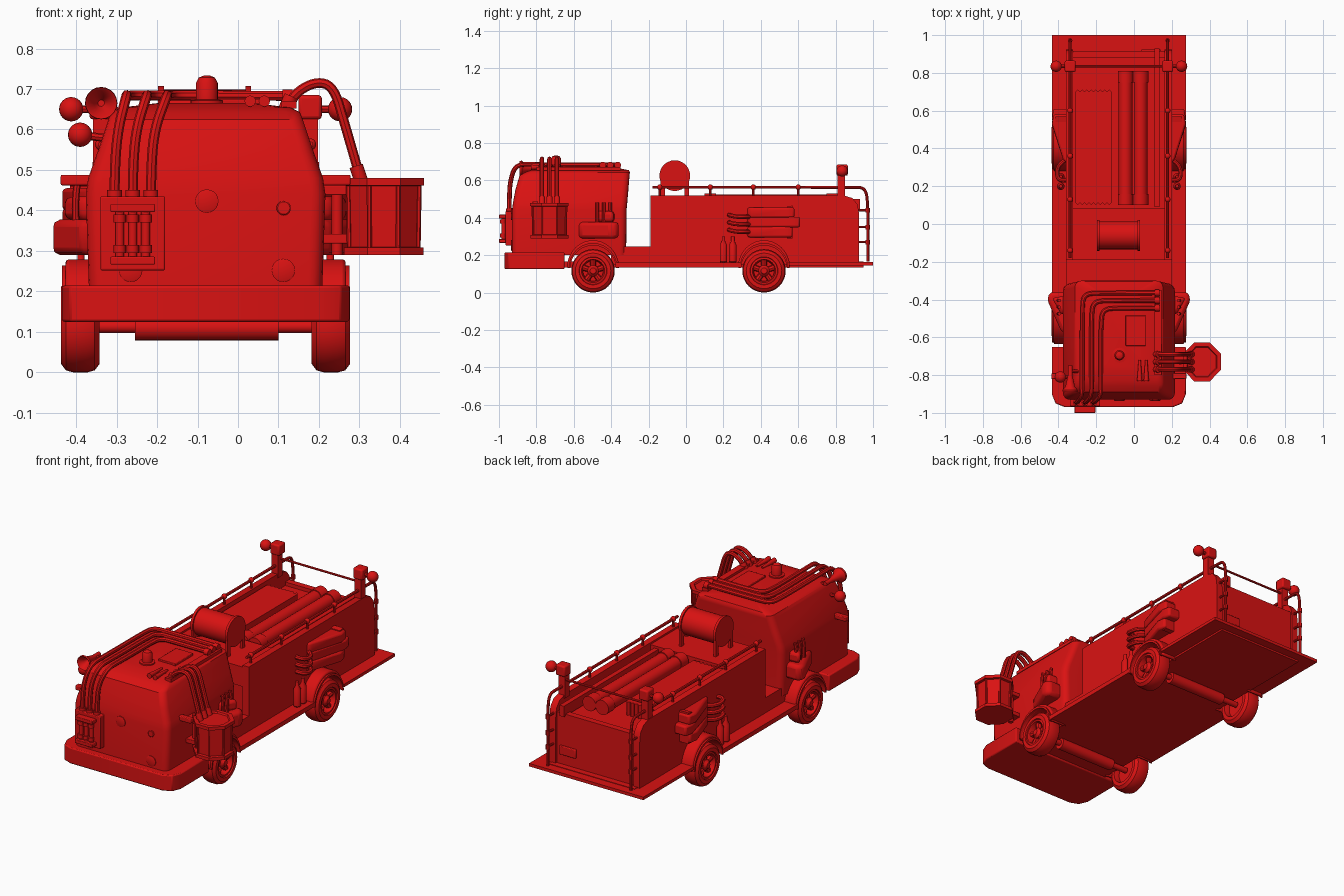
import bpy, bmesh, math
from mathutils import Vector

if "Cube" in bpy.data.objects:
    bpy.data.objects.remove(bpy.data.objects["Cube"])

red = bpy.data.materials.new("red_paint")
red.diffuse_color = (0.7, 0.006, 0.006, 1)
red.use_nodes = True
red.node_tree.nodes["Principled BSDF"].inputs["Base Color"].default_value = red.diffuse_color
CX = -0.08                                   # centre line of the vehicle


def X(s, x):                                 # mirror x about the centre line
    return CX + s * (x - CX)


def finish(bm, name):
    bmesh.ops.recalc_face_normals(bm, faces=bm.faces)
    me = bpy.data.meshes.new(name)
    bm.to_mesh(me)
    bm.free()
    me.materials.append(red)
    ob = bpy.data.objects.new(name, me)
    bpy.context.collection.objects.link(ob)
    return ob


def loft(name, rings, closed=False):
    bm = bmesh.new()
    vs = [[bm.verts.new(p) for p in r] for r in rings]
    n = len(vs[0])
    for a, b in zip(vs, vs[1:] + ([vs[0]] if closed else [])):
        for i in range(n):
            bm.faces.new((a[i], a[(i + 1) % n], b[(i + 1) % n], b[i]))
    if not closed:
        bm.faces.new(vs[0])
        bm.faces.new(vs[-1])
    return finish(bm, name)


def prism(name, pts, axis, a, b, bevel=0):
    i = "xyz".index(axis)
    ring = lambda d: [p[:i] + (d,) + p[i:] for p in pts]
    ob = loft(name, [ring(a), ring(b)])
    if bevel:
        m = ob.modifiers.new("bevel", "BEVEL")
        m.width, m.segments, m.limit_method = bevel, 2, "ANGLE"
    return ob


def box(name, x0, x1, y0, y1, z0, z1, bevel=0):
    return prism(name, [(x0, y0), (x1, y0), (x1, y1), (x0, y1)], "z", z0, z1, bevel)


def spin(name, prof, origin, direction, n=24, closed=False):
    """Lathe (distance along axis, radius) pairs round an axis."""
    q = Vector((0, 0, 1)).rotation_difference(Vector(direction))
    o = Vector(origin)
    rings = [[o + q @ Vector((r * math.cos(k * math.tau / n), r * math.sin(k * math.tau / n), t))
              for k in range(n)] for t, r in prof]
    return loft(name, rings, closed)


def cyl(name, p, q, r, r2=None, n=16):
    d = Vector(q) - Vector(p)
    return spin(name, [(0, r), (d.length, r if r2 is None else r2)], p, d, n)


def ball(name, c, r):
    prof = [(-r * math.cos(a * math.pi / 12), max(r * math.sin(a * math.pi / 12), 0.001)) for a in range(13)]
    return spin(name, prof, c, (0, 0, 1), 20)


def tube(name, pts, r):
    cu = bpy.data.curves.new(name, "CURVE")
    cu.dimensions, cu.bevel_depth, cu.bevel_resolution, cu.use_fill_caps = "3D", r, 2, True
    sp = cu.splines.new("NURBS")
    sp.points.add(len(pts) - 1)
    for v, p in zip(sp.points, pts):
        v.co = (*p, 1)
    sp.use_endpoint_u, sp.order_u, sp.resolution_u = True, 3, 5
    cu.materials.append(red)
    bpy.context.collection.objects.link(bpy.data.objects.new(name, cu))


def rounded(hw, y0, y1, r, z):               # rounded rectangle ring
    ring = []
    for cx, cy, a0 in ((hw - r, y1 - r, 0), (-hw + r, y1 - r, 90), (-hw + r, y0 + r, 180), (hw - r, y0 + r, 270)):
        ring += [(CX + cx + r * math.cos(math.radians(a0 + t)), cy + r * math.sin(math.radians(a0 + t)), z)
                 for t in (0, 22.5, 45, 67.5, 90)]
    return ring


# Cab shell
loft("cab", [rounded(*a) for a in ((.288, -.93, -.32, .035, .2), (.296, -.93, -.318, .035, .44),
     (.29, -.925, -.314, .035, .48), (.265, -.912, -.308, .035, .55), (.24, -.89, -.302, .035, .625),
     (.233, -.86, -.3, .035, .643), (.21, -.83, -.305, .035, .654), (.12, -.76, -.36, .035, .665))])

# Chassis, bumper, running boards
prism("bumper", [(-.435, -.65), (-.435, -.90), (-.415, -.95), (-.365, -.97), (.205, -.97),
      (.255, -.95), (.275, -.90), (.275, -.65)], "z", .125, .215, .006)
box("chassis", -.345, .185, -.7, .95, .135, .165)
box("cab_step", -.36, .2, -.4, -.15, .15, .245)
box("tail_board", -.435, .275, .55, 1.0, .145, .162)
for s in (1, -1):
    box("running_board", *sorted((X(s, .16), X(s, .275))), -.37, .29, .135, .16)

# Wheels, fenders, axles
for y in (-.497, .417):
    cyl("axle", (-.36, y, .113), (.2, y, .113), .016)
    cyl("axle_housing", (-.255, y, .11), (.1, y, .11), .031, n=20)
    for s in (1, -1):
        o, d = (X(s, .182), y, .116), (s, 0, 0)
        spin("tyre", [(.0, .075), (0, .095), (.012, .111), (.03, .116), (.065, .116), (.083, .111), (.095, .095),
             (.095, .075), (.08, .07), (.02, .07)], o, d, 32, True)
        spin("rim", [(.05, .073), (.088, .073), (.09, .062), (.06, .054), (.05, .054)], o, d, 32, True)
        spin("wheel_disc", [(.03, .07), (.045, .07)], o, d, 24)
        spin("hub", [(.03, .03), (.075, .03), (.085, .018), (.09, .016)], o, d, 16)
        for k in range(5):
            a = math.pi / 2 + k * math.tau / 5
            c, e = math.cos(a), math.sin(a)
            cyl("spoke", (X(s, .244), y + .02 * c, .116 + .02 * e), (X(s, .244), y + .06 * c, .116 + .06 * e), .014, .017, n=8)
        arc = [(math.cos(math.radians(t)), math.sin(math.radians(t))) for t in range(0, 181, 12)]
        outer = [(y + .14 * c, .13 + .15 * e) for c, e in arc]
        inner = [(y + .122 * c, .13 + .122 * e) for c, e in arc[::-1]]
        prism("fender", outer + inner, "x", X(s, .17), X(s, .266), .008)
        lip = [(y + .13 * c, .13 + .135 * e) for c, e in arc]
        prism("fender_lip", lip + inner, "x", X(s, .26), X(s, .275))

# Rear body: side walls, bed, end walls
side = [(-.19, .15), (-.19, .52), (.84, .52), (.89, .505), (.918, .47), (.925, .42), (.925, .15)]
for s in (1, -1):
    prism("body_side", side, "x", X(s, .2), X(s, .162))
box("bed_floor", -.33, .17, -.18, .9, .15, .43)
box("pump_block", -.33, .17, -.19, .085, .4, .51)
box("rear_wall", -.33, .17, .88, .915, .15, .45)
box("rear_plate", .04, .14, .91, .925, .22, .27, .004)
box("tool_plank", .108, .135, .09, .93, .44, .5)
zig = [(-.31 + i * .0119, .7 + .012 * (i % 2)) for i in range(17)]
zag = [(x, .8 - y + .012) for x, y in zig[::-1]]
prism("folded_hose", zig + zag, "z", .42, .505)
for x in (-.045, .035):
    cyl("long_pipe", (x, .1, .488), (x, .81, .488), .036, n=20)
    for y in (.1, .75):
        cyl("pipe_collar", (x, y, .488), (x, y + .06, .488), .041, n=20)

# Hose reel
cyl("reel_drum", (-.185, -.06, .625), (.02, -.06, .625), .074, n=28)
for x in (-.197, .018):
    cyl("reel_flange", (x, -.06, .625), (x + .014, -.06, .625), .082, n=28)
    for y in (-.125, .005):
        box("reel_leg", x, x + .014, y - .012, y + .012, .5, .62)

# Rails, rear posts, side equipment on both sides
tube("rear_cross_bar", [(-.34, .835, .6), (.18, .835, .6)], .006)
for s in (1, -1):
    x = X(s, .178)
    tube("hand_rail", [(x, -.18, .563), (x, .3, .563), (x, .9, .563), (x, .955, .56), (x, .972, .5), (x, .972, .3), (x, .972, .165)], .008)
    for y in (-.14, .13, .36, .6):
        cyl("rail_post", (x, y, .51), (x, y, .563), .007, n=8)
        ball("rail_joint", (x, y, .563), .015)
    for z in (.27, .35, .44):
        cyl("rail_peg", (x, .91, z), (x, .972, z), .006, n=8)
        cyl("rail_cuff", (x, .972, z - .012), (x, .972, z + .012), .012, n=8)
    box("lamp_post", x - .02, x + .02, .81, .85, .5, .63)
    box("lamp_head", x - .029, x + .029, .805, .865, .625, .685, .008)
    cyl("lamp_arm", (x, .835, .65), (X(s, .24), .835, .65), .009, n=8)
    ball("rear_lamp", (X(s, .252), .835, .65), .03)
    for y in (.2, .25):                       # gas bottles
        spin("gas_bottle", [(0, .016), (.005, .02), (.095, .02), (.115, .009), (.14, .009)], (X(s, .228), y, .16), (0, 0, 1), 14)
    for z in (.325, .365, .405):              # bent exhaust pipes
        tube("side_pipe", [(X(s, .19), .235, z + .01), (X(s, .235), .225, z + .01), (X(s, .25), .27, z), (X(s, .235), .32, z), (X(s, .2), .34, z)], .012)
    for z0, z1, yb in ((.295, .352, .57), (.348, .405, .61), (.4, .455, .58)):
        prism("rear_fin", [(X(s, .19), .32), (X(s, .215), .34), (X(s, .274), yb - .05), (X(s, .266), yb), (X(s, .19), yb)], "z", z0, z1, .01)
    prism("fin_brace", [(.54, .29), (.57, .29), (.57, .465), (.54, .46)], "x", X(s, .19), X(s, .255))
    # cab side vents
    prism("vent_lower", [(X(s, .19), -.58), (X(s, .225), -.57), (X(s, .3), -.4), (X(s, .285), -.36), (X(s, .19), -.36)], "z", .29, .377, .022)
    prism("vent_upper", [(X(s, .19), -.48), (X(s, .225), -.48), (X(s, .275), -.39), (X(s, .19), -.38)], "z", .375, .435, .018)
    for y in (-.475, -.44, -.405):
        tube("vent_pipe", [(X(s, .24), y, .37), (X(s, .245), y, .42), (X(s, .235), y, .48)], .009)
    box("door_bracket", *sorted((X(s, .2), X(s, .278))), -.82, -.79, .462, .488, .004)

# Left horn and spot lamp
spin("horn", [(.05, .008), (.03, .018), (.005, .033), (0, .039), (.012, .04), (.03, .025), (.09, .012), (.14, .012)], (-.338, -.89, .665), (0, 1, 0), 20)
cyl("horn_mount", (-.338, -.78, .665), (-.27, -.78, .63), .01, n=8)
ball("spot_lamp", (-.39, -.81, .587), .03)
cyl("spot_arm", (-.39, -.81, .587), (-.3, -.81, .575), .01, n=8)

# Front grille unit with its pipes over the roof
box("grille_back", -.34, -.18, -.965, -.92, .252, .435, .004)
for z in (.272, .402):
    box("grille_bar", -.315, -.205, -1.0, -.96, z - .006, z + .014, .003)
for x in (-.292, -.26, -.228):
    cyl("grille_tube", (x, -.975, .27), (x, -.975, .41), .011, n=12)
    for z in (.295, .37):
        cyl("grille_ring", (x, -.98, z), (x, -.98, z + .02), .015, n=12)
for xb, xt, yc in ((-.305, -.275, -.365), (-.26, -.225, -.405), (-.215, -.175, -.445)):
    tube("roof_pipe", [(xb, -.945, .42), (xb, -.945, .5), (xb + .008, -.94, .6), (xt, -.91, .685), (xt, -.82, .685), (xt, -.65, .683),
         (xt, yc - .08, .683), (xt + .01, yc - .005, .684), (xt + .1, yc, .684), (.13, yc, .683)], .0125)
    cyl("pipe_socket", (xb, -.945, .43), (xb, -.945, .45), .018, n=12)
    cyl("pipe_end", (.11, yc, .681), (.135, yc, .681), .018, n=12)

# Side pod and its pipes
def octagon(r, z):
    return [(.36 + r * math.cos(math.radians(45 * k + 22.5)), -.73 + 1.03 * r * math.sin(math.radians(45 * k + 22.5)), z) for k in range(8)]
loft("pod", [octagon(*a) for a in ((.106, .29), (.106, .308), (.09, .31), (.094, .46), (.108, .462), (.108, .48), (.085, .48), (.08, .472))])
for z in (.33, .45):
    box("pod_bracket", .2, .29, -.765, -.695, z - .012, z + .012, .003)
cyl("pod_hinge", (.245, -.73, .29), (.245, -.73, .475), .014, n=12)
for k in range(8):
    a = math.radians(45 * k + 22.5)
    cyl("pod_rib", (.36 + .092 * math.cos(a), -.73 + .095 * math.sin(a), .3), (.36 + .095 * math.cos(a), -.73 + .098 * math.sin(a), .47), .006, n=6)
for y in (-.77, -.73, -.69):
    tube("pod_pipe", [(.12, y, .65), (.13, y, .68), (.185, y, .718), (.235, y, .71), (.262, y, .62), (.305, y, .47)], .012)
    cyl("pod_cuff", (.115, y, .645), (.132, y, .682), .018, n=12)
    cyl("pod_cuff", (.292, y, .51), (.305, y, .47), .017, n=12)

# Roof equipment
spin("beacon", [(0, .04), (.012, .04), (.014, .027), (.055, .027), (.068, .02), (.073, .008)], (-.077, -.695, .66), (0, 0, 1))
box("roof_hatch", -.045, .062, -.645, -.485, .66, .675, .003)
box("roof_strip", .108, .145, -.8, -.35, .652, .67)
for x in (.03, .065):
    cyl("air_horn", (x, -.72, .67), (x, -.83, .67), .006, .014, n=12)
    cyl("air_horn_foot", (x, -.74, .65), (x, -.74, .67), .006, n=8)

# Front lamps
for x, z, r in ((-.077, .423, .029), (.113, .406, .018), (-.265, .252, .029), (.112, .252, .029)):
    spin("front_lamp", [(0, r), (.014, r), (.016, r * .85)], (x, -.92, z), (0, -1, 0), 20)

# Bake curves and shade
for ob in bpy.data.objects:
    ob.select_set(ob.type == "CURVE")
    if ob.type == "CURVE":
        bpy.context.view_layer.objects.active = ob
bpy.ops.object.convert(target="MESH")
bpy.ops.object.select_all(action="SELECT")
bpy.ops.object.shade_smooth_by_angle(angle=math.radians(35))
